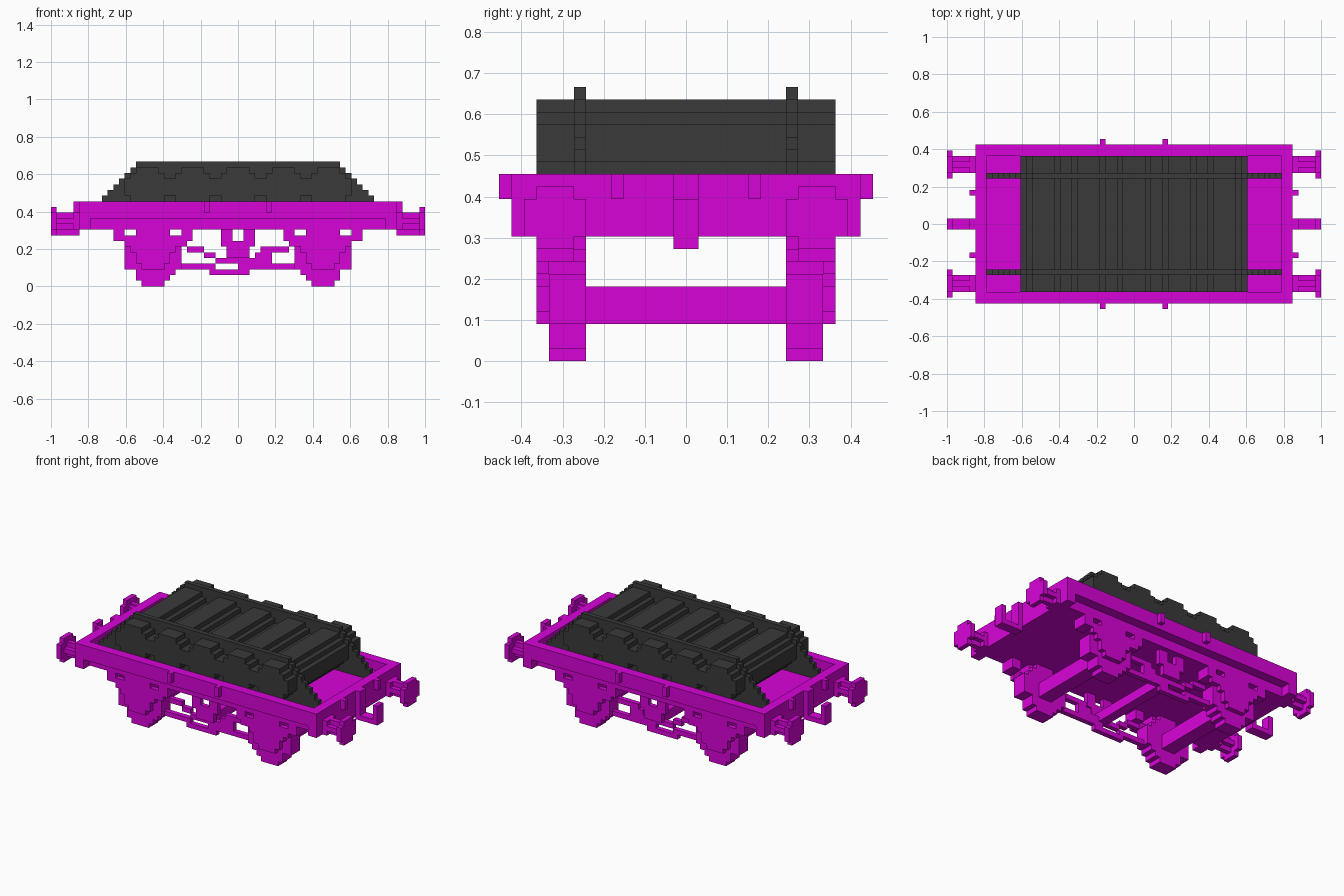
import bpy, bmesh
from mathutils import Matrix, Vector

if "Cube" in bpy.data.objects:
    bpy.data.objects.remove(bpy.data.objects["Cube"], do_unlink=True)

U = 2 / 66  # size of one block


def material(name, rgb):
    m = bpy.data.materials.new(name)
    m.use_nodes = True
    m.diffuse_color = (*rgb, 1)
    m.node_tree.nodes["Principled BSDF"].inputs["Base Color"].default_value = (*rgb, 1)
    return m


MAGENTA = material("magenta", (0.69, 0.001, 0.69))
CHARCOAL = material("charcoal", (0.042, 0.042, 0.042))


def blocks(name, boxes, mat, flip_x=False, flip_y=False):
    """One object from boxes (x0, x1, y0, y1, z0, z1) in block units, optionally mirrored."""
    bm = bmesh.new()
    for sx in ((1, -1) if flip_x else (1,)):
        for sy in ((1, -1) if flip_y else (1,)):
            for x0, x1, y0, y1, z0, z1 in boxes:
                c = Vector(((x0 + x1) / 2 * sx, (y0 + y1) / 2 * sy, (z0 + z1) / 2)) * U
                s = Vector((x1 - x0, y1 - y0, z1 - z0)) * U
                bmesh.ops.create_cube(bm, size=1, matrix=Matrix.Translation(c) @ Matrix.Diagonal((*s, 1)))
    me = bpy.data.meshes.new(name)
    bm.to_mesh(me)
    bm.free()
    me.materials.append(mat)
    ob = bpy.data.objects.new(name, me)
    bpy.context.collection.objects.link(ob)
    return ob


# Tray: thick floor, raised rim and headstocks
blocks("floor", [(-26, 26, -12, 12, 10, 13)], MAGENTA)
blocks("side_rim", [(-26, 26, 12, 14, 12, 15)], MAGENTA, flip_y=True)
blocks("headstock", [(26, 28, -14, 14, 10, 15)], MAGENTA, flip_x=True)
blocks("side_stub", [(5, 6, 14, 15, 13, 15)], MAGENTA, True, True)
blocks("end_stub", [(28, 29, 5, 6, 13, 15)], MAGENTA, True, True)

# Buffers with a rounded head, and coupling hooks
blocks("buffer", [
    (28, 29, 9, 12, 10, 13),
    (29, 32, 9, 12, 11, 12), (29, 32, 10, 11, 10, 13),
    (32, 33, 9, 12, 9, 14), (32, 33, 8, 13, 10, 13),
], MAGENTA, True, True)
blocks("coupling_hook", [
    (28, 29, -1, 1, 9, 15), (29, 32, -1, 1, 9, 10), (32, 33, -1, 1, 9, 13),
], MAGENTA, flip_x=True)

# Wheels and axles: one row of blocks per height
wheel_rows = [(13, 17), (12, 18), (11, 18), (10, 20), (10, 20),
              (10, 20), (10, 20), (11, 19), (12, 18), (13, 17)]
blocks("wheel", [(a, b, 8, 11, z, z + 1) for z, (a, b) in enumerate(wheel_rows)],
       MAGENTA, True, True)
blocks("axle", [(13.5, 16.5, -8, 8, 3, 6)], MAGENTA, flip_x=True)

# Leaf springs, hangers and axle boxes
blocks("spring", [
    (12, 18, 9, 12, 9, 10),
    (20, 22, 9, 12, 8, 10), (8, 10, 9, 12, 8, 10),
    (9, 21, 11, 12, 8, 9), (9, 20, 11, 12, 7, 8), (11, 19, 11, 12, 6, 7),
], MAGENTA, True, True)
blocks("axle_box", [(13, 17, 11, 12, 3, 6), (12, 18, 11, 12, 4, 6)], MAGENTA, True, True)

# Brake gear: hangers, stepped levers, lower rods and cross shaft
blocks("brake_hanger", [(1, 3, 10, 11, 7, 10), (0, 2, 10, 11, 5, 8)], MAGENTA, True, True)
blocks("brake_lever", [
    (-9, -6, 9, 10, 6, 7), (-6, -4, 9, 10, 5, 6), (-4, 0, 9, 10, 4, 5),
    (4, 9, 9, 10, 6, 7), (3, 6, 9, 10, 5, 6), (0, 6, 9, 10, 4, 5),
], MAGENTA, flip_y=True)
blocks("brake_rod", [(-11, -4, 9, 10, 3, 4), (-5, 2, 9, 10, 2, 3), (0, 11, 9, 10, 3, 4)],
       MAGENTA, flip_y=True)
blocks("brake_shaft", [(-1, 1, -10, 10, 4, 6)], MAGENTA)

# Load: five barrels lying across the tray, rounded in steps
barrel = [(2, 14, 21), (3, 15, 20), (4, 16, 19)]
for i in range(-2, 3):
    blocks(f"barrel_{i + 3}", [(8 * i - h, 8 * i + h, -12, 12, a, b) for h, a, b in barrel],
           CHARCOAL)

# Two stepped retaining plates across the barrels
blocks("load_rail", [(z - 39, 39 - z, 8, 9, z, z + 1) for z in range(13, 22)],
       CHARCOAL, flip_y=True)
